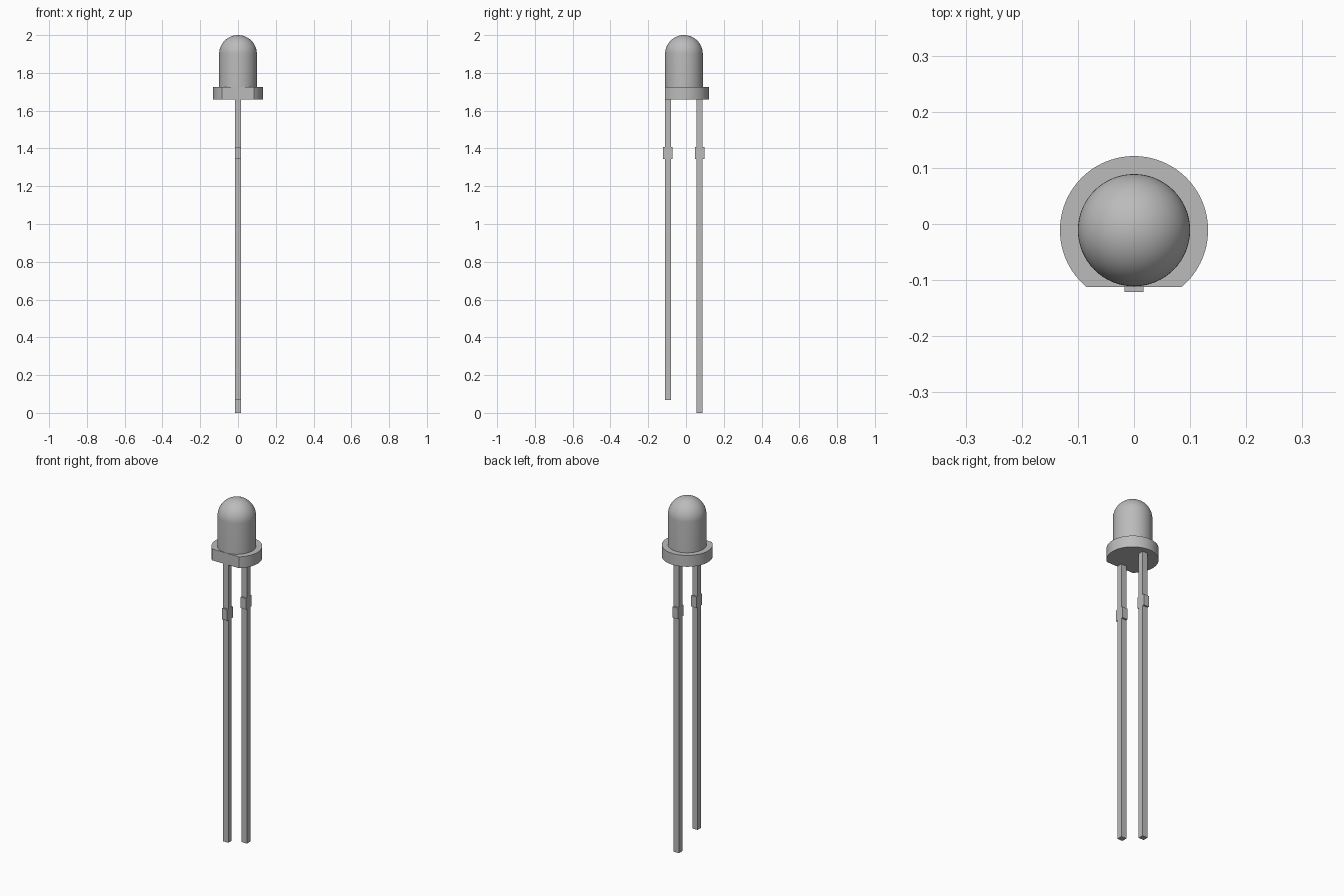
import bpy, bmesh
from math import sin, cos, pi, radians
from mathutils import Vector

cube = bpy.data.objects.get("Cube")
if cube:
    bpy.data.objects.remove(cube, do_unlink=True)

AXIS_Y = -0.011      # centre line of the round body
FLAT_Y = -0.112      # flat cut on the rim
RIM_BOTTOM, RIM_TOP = 1.66, 1.725

grey = bpy.data.materials.new("plain grey")
grey.use_nodes = True
colour = (0.5, 0.5, 0.5, 1)
grey.diffuse_color = colour
grey.node_tree.nodes["Principled BSDF"].inputs["Base Color"].default_value = colour


def finish(name, bm, smooth=False):
    bmesh.ops.recalc_face_normals(bm, faces=bm.faces)
    mesh = bpy.data.meshes.new(name)
    bm.to_mesh(mesh)
    bm.free()
    mesh.materials.append(grey)
    obj = bpy.data.objects.new(name, mesh)
    bpy.context.collection.objects.link(obj)
    if smooth:
        bpy.ops.object.select_all(action='DESELECT')
        obj.select_set(True)
        bpy.context.view_layer.objects.active = obj
        bpy.ops.object.shade_smooth_by_angle(angle=radians(30))
    return obj


def lathe(profile, steps=64):
    """Revolve (radius, z) points about the body axis."""
    bm = bmesh.new()
    verts = [bm.verts.new((r, AXIS_Y, z)) for r, z in profile]
    edges = [bm.edges.new(pair) for pair in zip(verts, verts[1:])]
    bmesh.ops.spin(bm, geom=verts + edges, cent=(0, AXIS_Y, 0), axis=(0, 0, 1),
                   angle=2 * pi, steps=steps, use_duplicate=False)
    bmesh.ops.remove_doubles(bm, verts=bm.verts, dist=1e-5)
    return bm


# Domed lens
R = 0.1
arc = [(R * cos(a), 1.9 + R * sin(a)) for a in (pi / 2 * i / 16 for i in range(16))]
finish("lens", lathe([(R, RIM_TOP)] + arc + [(0, 2.0)]), smooth=True)

# Rim with one flat side
bm = lathe([(0, RIM_BOTTOM), (0.132, RIM_BOTTOM), (0.132, RIM_TOP), (0, RIM_TOP)], 96)
cut = bmesh.ops.bisect_plane(bm, geom=bm.verts[:] + bm.edges[:] + bm.faces[:],
                             plane_co=(0, FLAT_Y, 0), plane_no=(0, -1, 0),
                             clear_outer=True)
rim_edges = [e for e in cut["geom_cut"] if isinstance(e, bmesh.types.BMEdge)]
bmesh.ops.holes_fill(bm, edges=rim_edges, sides=0)
finish("rim", bm, smooth=True)


# Square wire legs, each with a wider stop, as one outline given thickness
def leg(name, y, bottom):
    half, stop, depth = 0.0155, 0.025, 0.0165
    side = [(half, bottom), (half, 1.344), (stop, 1.344),
            (stop, 1.407), (half, 1.407), (half, RIM_BOTTOM)]
    outline = side + [(-w, z) for w, z in reversed(side)]
    bm = bmesh.new()
    face = bm.faces.new([bm.verts.new((-depth, y + w, z)) for w, z in outline])
    new = bmesh.ops.extrude_face_region(bm, geom=[face])["geom"]
    moved = [v for v in new if isinstance(v, bmesh.types.BMVert)]
    bmesh.ops.translate(bm, verts=moved, vec=Vector((2 * depth, 0, 0)))
    if face.is_valid and len(bm.faces) < len(outline) + 2:
        bmesh.ops.holes_fill(bm, edges=bm.edges, sides=0)
    finish(name, bm)


leg("short_leg", AXIS_Y - 0.085, 0.069)
leg("long_leg", AXIS_Y + 0.083, 0.0)
